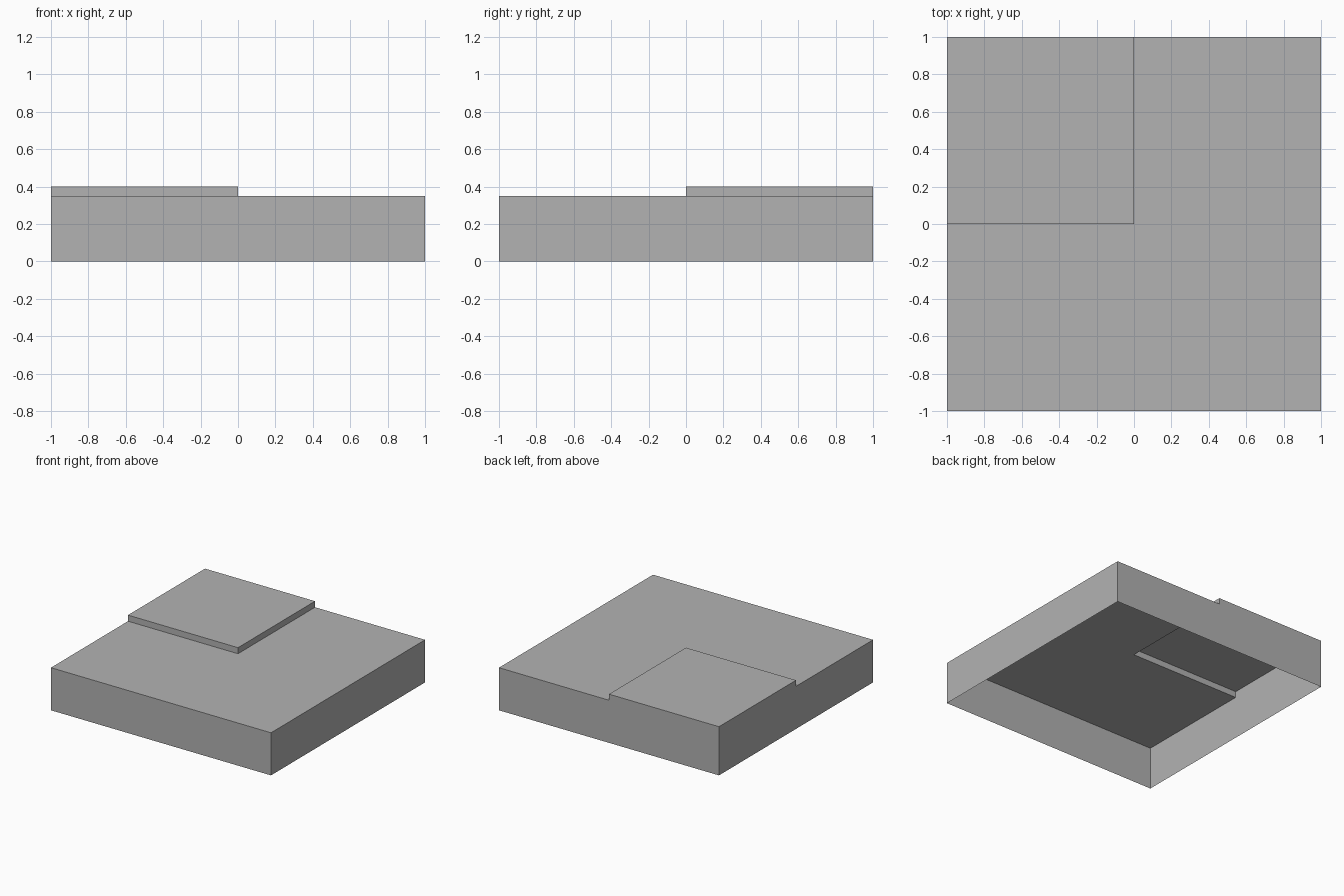
import bpy
import bmesh

BASE_TOP = 0.35
STEP_TOP = 0.40

# Remove the default cube
cube = bpy.data.objects.get("Cube")
if cube:
    bpy.data.objects.remove(cube, do_unlink=True)

# Plain grey material
grey = bpy.data.materials.new("plain_grey")
grey.use_nodes = True
colour = (0.448, 0.448, 0.448, 1.0)
grey.diffuse_color = colour
for node in grey.node_tree.nodes:
    if node.type == 'BSDF_PRINCIPLED':
        node.inputs["Base Color"].default_value = colour

# Top sheet, divided into four quarters
bm = bmesh.new()
bmesh.ops.create_grid(bm, x_segments=2, y_segments=2, size=1)
for v in bm.verts:
    v.co.z = BASE_TOP

# Raised back quarter, open underneath
quarter = [f for f in bm.faces
           if f.calc_center_median().x < 0 < f.calc_center_median().y]
raised = bmesh.ops.extrude_discrete_faces(bm, faces=quarter)["faces"]
for v in {v for f in raised for v in f.verts}:
    v.co.z = STEP_TOP

# Thin outer walls down to the ground, with no floor
rim = [e for e in bm.edges if e.is_boundary]
walls = bmesh.ops.extrude_edge_only(bm, edges=rim)["geom"]
for item in walls:
    if isinstance(item, bmesh.types.BMVert):
        item.co.z = 0

# Merge flat neighbours and face everything outwards
bmesh.ops.dissolve_limit(bm, angle_limit=0.01, verts=bm.verts[:], edges=bm.edges[:])
bmesh.ops.recalc_face_normals(bm, faces=bm.faces[:])
bm.normal_update()
top = max(bm.faces, key=lambda f: f.calc_center_median().z)
if top.normal.z < 0:
    bmesh.ops.reverse_faces(bm, faces=bm.faces[:])

mesh = bpy.data.meshes.new("stepped_slab")
bm.to_mesh(mesh)
bm.free()
mesh.materials.append(grey)
slab = bpy.data.objects.new("stepped_slab", mesh)
bpy.context.collection.objects.link(slab)
